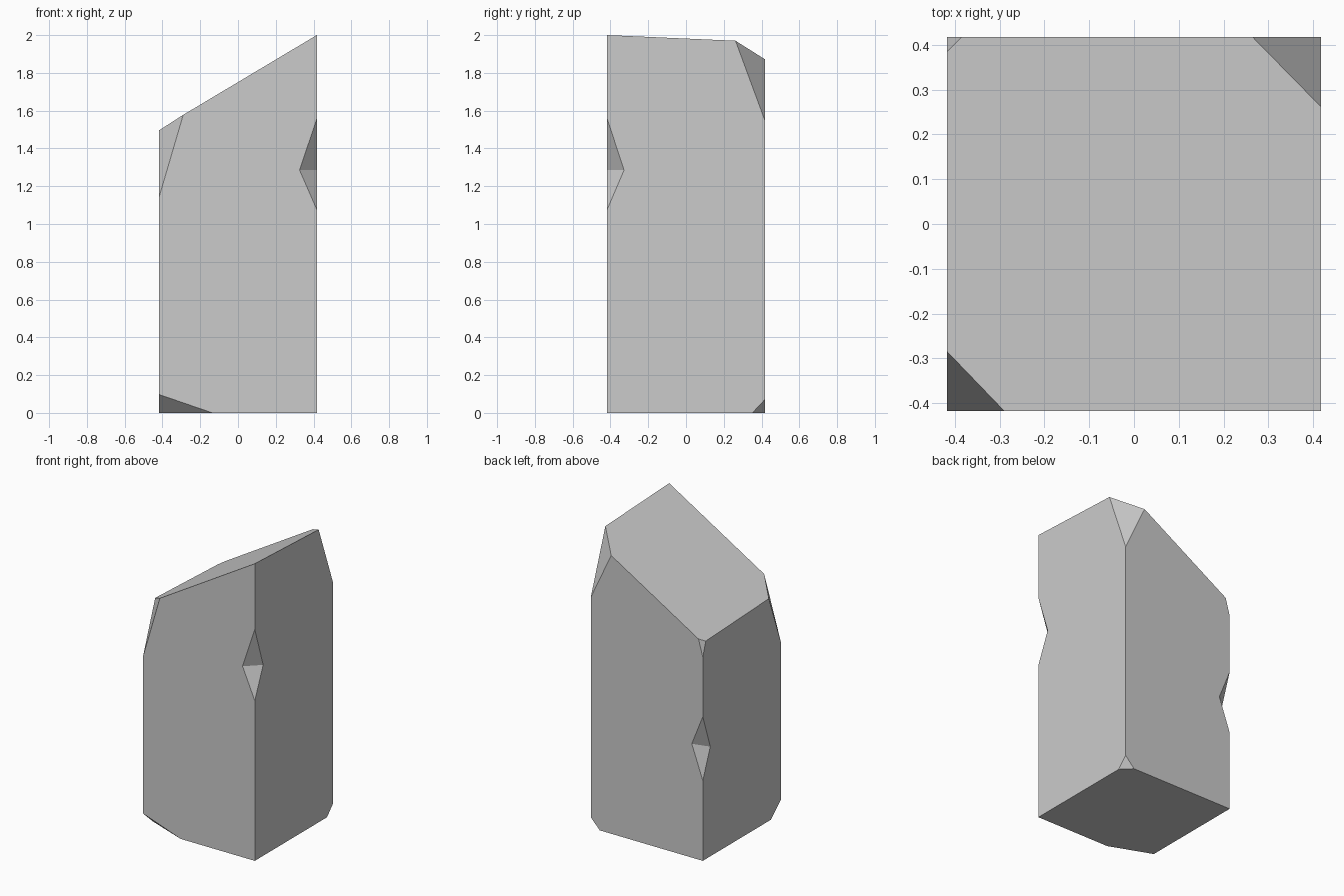
import bpy, bmesh
from mathutils import Vector

if "Cube" in bpy.data.objects:
    bpy.data.objects.remove(bpy.data.objects["Cube"])

H = 0.417  # half width of the square pillar


def top_z(x, y):
    # sloping top plane, highest at the front right corner
    return 2.0 + 0.597 * (x - H) - 0.044 * (y + H)


def new_object(name, bm):
    bmesh.ops.recalc_face_normals(bm, faces=bm.faces)
    mesh = bpy.data.meshes.new(name)
    bm.to_mesh(mesh)
    bm.free()
    obj = bpy.data.objects.new(name, mesh)
    bpy.context.collection.objects.link(obj)
    return obj


def chip(bm, a, b, c):
    # slice off a corner with the plane through three points
    a, b, c = Vector(a), Vector(b), Vector(c)
    n = (b - a).cross(c - a).normalized()
    if n.dot(a - Vector((0, 0, 0.8))) < 0:
        n = -n
    geom = bm.verts[:] + bm.edges[:] + bm.faces[:]
    cut = bmesh.ops.bisect_plane(bm, geom=geom, plane_co=a, plane_no=n, clear_outer=True)
    edges = [e for e in cut["geom_cut"] if isinstance(e, bmesh.types.BMEdge)]
    bmesh.ops.contextual_create(bm, geom=edges)


def notch(obj, sx, sy, z_top, z_bottom, px, zx, py, zy):
    # wedge cut into a vertical edge, enlarged about its ridge so it cuts cleanly
    c, d = Vector((px, sy * H, zx)), Vector((sx * H, py, zy))
    mid = (c + d) / 2
    bm = bmesh.new()
    for p in (c, d, Vector((sx * H, sy * H, z_top)), Vector((sx * H, sy * H, z_bottom))):
        bm.verts.new(mid + (p - mid) * 2)
    bmesh.ops.convex_hull(bm, input=bm.verts)
    cutter = new_object("notch_cutter", bm)
    cutter.hide_render = True
    mod = obj.modifiers.new("notch", "BOOLEAN")
    mod.operation, mod.solver, mod.object = "DIFFERENCE", "EXACT", cutter
    bpy.context.view_layer.objects.active = obj
    bpy.ops.object.modifier_apply(modifier=mod.name)
    bpy.data.objects.remove(cutter)


# pillar body with slanted top
bm = bmesh.new()
bmesh.ops.create_cube(bm, size=2 * H)
for v in bm.verts:
    v.co.z = top_z(v.co.x, v.co.y) if v.co.z > 0 else 0.0

# chipped top corners: sign x, sign y, x reach, y reach, lowest z
for sx, sy, x, y, z in ((-1, -1, -0.29, -0.285, 1.145),
                        (1, 1, 0.265, 0.262, 1.55),
                        (-1, 1, -0.385, 0.385, 1.37)):
    chip(bm, (x, sy * H, top_z(x, sy * H)), (sx * H, y, top_z(sx * H, y)), (sx * H, sy * H, z))

# chipped bottom corners
for s, x, y, z in ((-1, -0.135, -0.308, 0.097), (1, 0.35, 0.351, 0.07)):
    chip(bm, (x, s * H, 0), (s * H, y, 0), (s * H, s * H, z))

pillar = new_object("stone_pillar", bm)

# notches in the front right and back left edges
notch(pillar, 1, -1, 1.557, 1.077, 0.326, 1.285, -0.328, 1.285)
notch(pillar, -1, 1, 0.97, 0.54, -0.335, 0.766, 0.337, 0.738)
